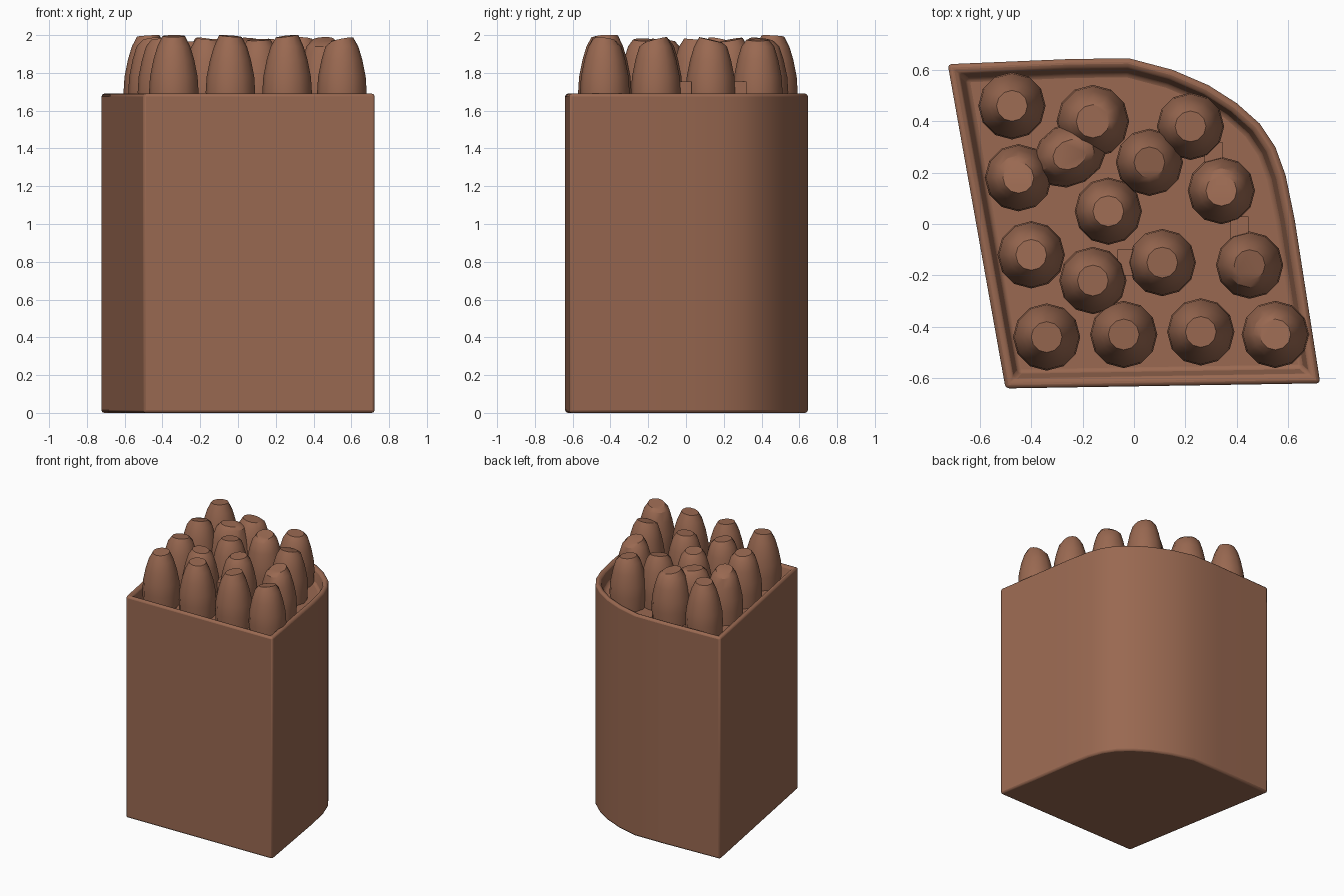
import bpy, bmesh, math, random
from mathutils import Vector

if "Cube" in bpy.data.objects:
    bpy.data.objects.remove(bpy.data.objects["Cube"])

random.seed(4)
brown = bpy.data.materials.new("warm brown")
brown.diffuse_color = (0.32, 0.14, 0.082, 1)
brown.use_nodes = True
brown.node_tree.nodes["Principled BSDF"].inputs["Base Color"].default_value = brown.diffuse_color


def finish(bm, name, angle):
    bmesh.ops.recalc_face_normals(bm, faces=bm.faces)
    me = bpy.data.meshes.new(name)
    bm.to_mesh(me)
    bm.free()
    me.materials.append(brown)
    ob = bpy.data.objects.new(name, me)
    bpy.context.collection.objects.link(ob)
    bpy.ops.object.select_all(action='DESELECT')
    ob.select_set(True)
    bpy.context.view_layer.objects.active = ob
    bpy.ops.object.shade_smooth_by_angle(angle=math.radians(angle))
    return ob


def inset(pts, d):
    """Mitred inset of a convex counter-clockwise outline."""
    out, n = [], len(pts)
    for i in range(n):
        p = Vector(pts[i])
        a = (p - Vector(pts[i - 1])).normalized()
        b = (Vector(pts[(i + 1) % n]) - p).normalized()
        na, nb = Vector((-a.y, a.x)), Vector((-b.y, b.x))
        out.append(p + (na + nb) * (d / (1 + na.dot(nb))))
    return out


def skin(bm, rings):
    """Bridge consecutive rings and cap both ends."""
    vs = [[bm.verts.new(p) for p in r] for r in rings]
    n = len(vs[0])
    for lo, hi in zip(vs, vs[1:]):
        for i in range(n):
            j = (i + 1) % n
            bm.faces.new((lo[i], lo[j], hi[j], hi[i]))
    bm.faces.new(vs[0][::-1])
    bm.faces.new(vs[-1])


# Open-topped box: skewed plan with one rounded back corner
outline = [(-0.5, -0.64), (0.725, -0.62), (0.675, -0.30), (0.625, 0.02),
           (0.59, 0.19), (0.55, 0.30), (0.49, 0.39), (0.40, 0.47),
           (0.29, 0.54), (0.15, 0.60), (-0.02, 0.645), (-0.25, 0.642),
           (-0.725, 0.622)]
bm = bmesh.new()
skin(bm, [[(p[0], p[1], z) for p in inset(outline, d)]
          for d, z in ((0, 0), (0, 1.69), (0.035, 1.69), (0.06, 1.60))])
box = finish(bm, "box", 35)
bev = box.modifiers.new("soft edges", 'BEVEL')
bev.width, bev.segments = 0.014, 2
bev.limit_method, bev.angle_limit = 'ANGLE', math.radians(40)

# Blunt tapered sticks standing in the box
profile = [(1.58, 0.125), (1.70, 0.131), (1.78, 0.126),
           (1.87, 0.108), (1.94, 0.087)]


def stick(i, x, y, size=1.0, top=1.98, sx=1.0, turn=0.0):
    n = 12
    lean, tilt = random.uniform(0, 2 * math.pi), random.uniform(0.004, 0.016)
    rings = []
    for z, r in profile + [(top, 0.06)]:
        ring = []
        for k in range(n):
            a = 2 * math.pi * k / n
            u, v = r * size * sx * math.cos(a), r * size * math.sin(a)
            dz = tilt * math.cos(a - lean) if z == top else 0
            ring.append((x + u * math.cos(turn) - v * math.sin(turn),
                         y + u * math.sin(turn) + v * math.cos(turn),
                         min(z + dz, 2.0)))
        rings.append(ring)
    bm = bmesh.new()
    skin(bm, rings)
    finish(bm, f"stick_{i}", 32)


spots = [(-0.34, -0.44), (-0.04, -0.43), (0.26, -0.42), (0.55, -0.43),
         (-0.40, -0.12), (-0.16, -0.22), (0.11, -0.15), (0.45, -0.16),
         (-0.45, 0.18), (-0.10, 0.05), (0.06, 0.24), (0.34, 0.13),
         (-0.475, 0.46), (-0.16, 0.40), (0.22, 0.38)]
for i, (x, y) in enumerate(spots):
    stick(i + 1, x, y, 1.08 if i == 13 else 1.0, 1.995 if i in (0, 1, 2, 12) else 1.975)
# Broken wide stick squeezed between its neighbours
stick(16, -0.25, 0.27, 0.92, 1.965, 1.25, math.radians(30))

# Small crumbs wedged between sticks
for i, (x, y) in enumerate([(0.31, 0.27), (0.41, -0.02), (-0.03, -0.15)]):
    bm = bmesh.new()
    bmesh.ops.create_cube(bm, size=1)
    bmesh.ops.scale(bm, vec=(0.07, 0.10, 0.17), verts=bm.verts)
    bmesh.ops.translate(bm, vec=(x, y, 1.67), verts=bm.verts)
    finish(bm, f"crumb_{i + 1}", 30)
